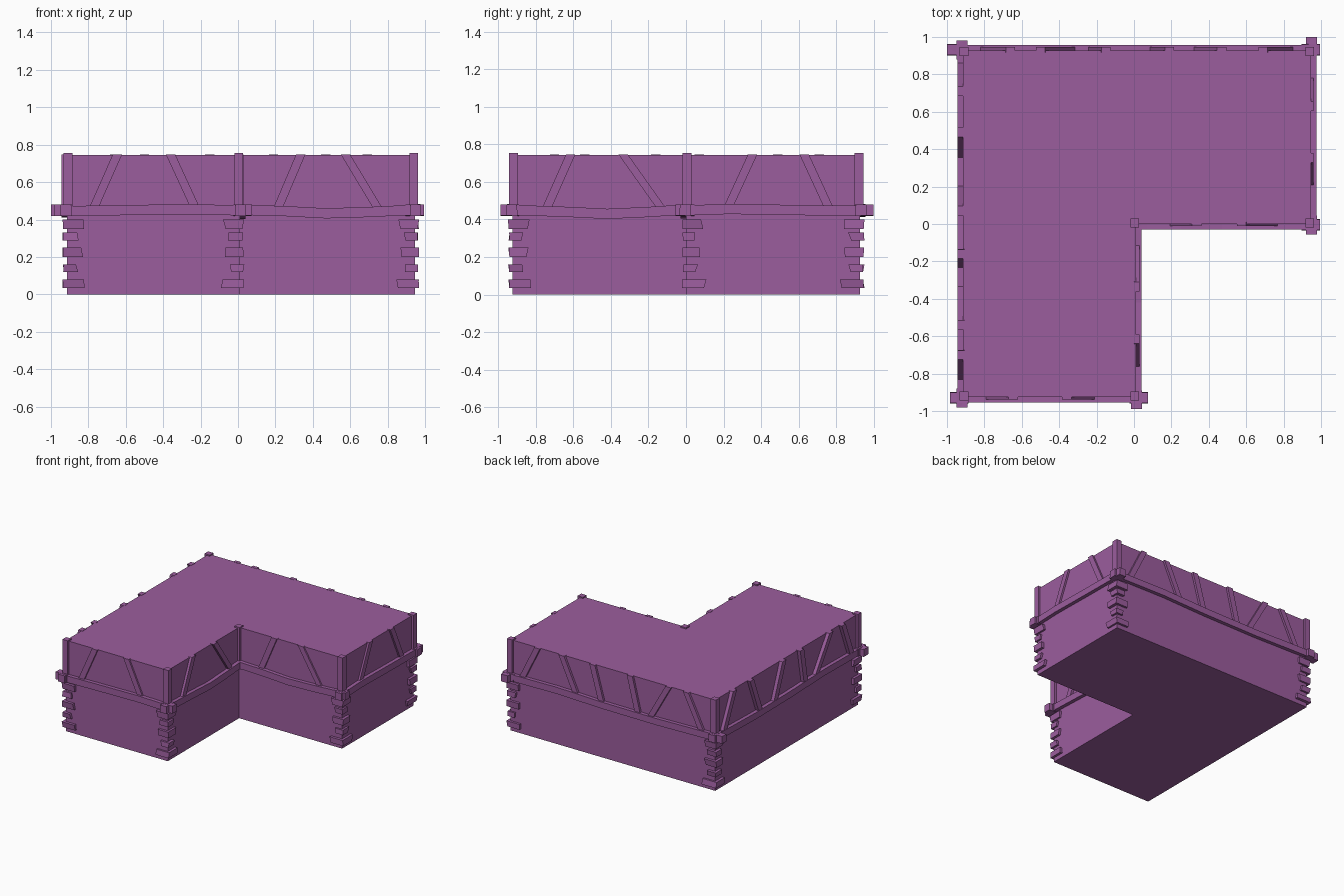
import bpy, bmesh, random

if "Cube" in bpy.data.objects:
    bpy.data.objects.remove(bpy.data.objects["Cube"])

random.seed(4)
mat = bpy.data.materials.new("purple")
mat.diffuse_color = (0.33, 0.11, 0.34, 1)
mat.use_nodes = True
mat.node_tree.nodes["Principled BSDF"].inputs["Base Color"].default_value = mat.diffuse_color


def loft(name, rings):
    """Closed solid skinned through rings of equal point count."""
    bm = bmesh.new()
    vs = [[bm.verts.new(p) for p in r] for r in rings]
    n = len(rings[0])
    for a, b in zip(vs, vs[1:]):
        for i in range(n):
            j = (i + 1) % n
            bm.faces.new((a[i], a[j], b[j], b[i]))
    bm.faces.new(vs[0])
    bm.faces.new(vs[-1])
    bmesh.ops.recalc_face_normals(bm, faces=bm.faces)
    me = bpy.data.meshes.new(name)
    bm.to_mesh(me)
    bm.free()
    me.materials.append(mat)
    ob = bpy.data.objects.new(name, me)
    bpy.context.collection.objects.link(ob)


def rect(x0, x1, y0, y1, z):
    return [(x0, y0, z), (x1, y0, z), (x1, y1, z), (x0, y1, z)]


# L-shaped body
X0, XM, X1 = -0.915, 0.01, 0.945
Y0, YM, Y1 = -0.925, 0.0, 0.928
plan = [(X0, Y0), (XM, Y0), (XM, YM), (X1, YM), (X1, Y1), (X0, Y1)]
loft("body", [[(x, y, z) for x, y in plan] for z in (0, 0.745)])

# Walls: name, axis, plane, outward sign, beam start, beam end, projection,
# beam centre line (u, z), braces (u at bottom, u at top)
walls = [
    ("front", "x", Y0, -1, -0.985, 0.075, 0.013,
     [(-0.9, 0.445), (-0.62, 0.45), (-0.25, 0.455), (-0.05, 0.45)],
     [(-0.77, -0.645), (-0.23, -0.36)]),
    ("inner_front", "x", YM, -1, 0.0, 0.995, 0.012,
     [(0.07, 0.45), (0.25, 0.445), (0.47, 0.433), (0.7, 0.44), (0.9, 0.45)],
     [(0.215, 0.335), (0.745, 0.575)]),
    ("inner_side", "y", XM, 1, -0.99, 0.02, 0.02,
     [(-0.9, 0.45), (-0.62, 0.44), (-0.42, 0.43), (-0.2, 0.44), (-0.05, 0.45)],
     [(-0.74, -0.615), (-0.135, -0.335)]),
    ("right", "y", X1, 1, -0.055, 1.0, 0.015,
     [(0.05, 0.45), (0.23, 0.456), (0.6, 0.45), (0.88, 0.447)],
     [(0.225, 0.355), (0.76, 0.63)]),
    ("back", "x", Y1, 1, -1.0, 0.995, 0.018,
     [(-0.88, 0.45), (-0.4, 0.44), (0.1, 0.443), (0.5, 0.455), (0.88, 0.45)],
     [(0.83, 0.69), (0.34, 0.47), (0.11, 0.19), (-0.22, -0.15),
      (-0.34, -0.5), (-0.8, -0.66)]),
    ("left", "y", X0, -1, -0.98, 0.98, 0.028,
     [(-0.88, 0.45), (-0.45, 0.455), (0.0, 0.442), (0.45, 0.437), (0.88, 0.448)],
     [(0.84, 0.71), (0.38, 0.49), (0.18, 0.07), (-0.21, -0.16),
      (-0.35, -0.54), (-0.81, -0.7)]),
]

for name, axis, plane, sign, u0, u1, proj, line, braces in walls:
    def at(u, out, z):
        v = plane + sign * out
        return (u, v, z) if axis == "x" else (v, u, z)

    # Sagging belt beam running past the corners
    rings = []
    for u, z in [(u0, 0.45)] + line + [(u1, 0.45)]:
        h = 0.03 if u in (u0, u1) else 0.027
        rings.append([at(u, o, z + d) for o, d in
                      ((-0.02, -h), (0.03, -h), (0.03, h), (-0.02, h))])
    loft(name + "_beam", rings)

    # Thicker beam ends where the beams cross, not at the inner corner
    for end, s in ((u0, 1), (u1, -1)):
        if abs(end) > 0.03:
            loft(name + "_beam_end",
                 [[at(u, o, z) for o, z in
                   ((-0.026, 0.419), (0.034, 0.421), (0.033, 0.481), (-0.025, 0.478))]
                  for u in (end, end + s * 0.1)])

    # Slanted braces on the upper storey
    for b, t in braces:
        w = 0.025
        loft(name + "_brace",
             [[at(u - w, -0.01, z), at(u + w, -0.01, z),
               at(u + w, proj, z), at(u - w, proj, z)]
              for u, z in ((b, 0.465), (t, 0.747))])

# Corner posts and quoins; sx, sy point outward from each corner
corners = [(X0, Y0, -1, -1), (XM, Y0, 1, -1), (X1, YM, 1, -1),
           (X1, Y1, 1, 1), (X0, Y1, -1, 1), (XM, YM, 1, -1)]
rows = [(0.035, 0.08, 0.10), (0.12, 0.16, 0.055), (0.2, 0.25, 0.08),
        (0.288, 0.33, 0.055), (0.35, 0.4, 0.082)]
for i, (x, y, sx, sy) in enumerate(corners):
    o = 0.018
    loft("corner_post", [rect(x + sx * o, x - sx * 0.029, y + sy * o, y - sy * 0.029, z)
                         for z in (0.45, 0.755)])
    if i == 5:
        continue
    for z0, z1, length in rows:
        rings = []
        for z in (z0, z1):
            a, b = (length + random.uniform(-0.01, 0.01) for _ in range(2))
            p, q = (random.uniform(0.014, 0.024) for _ in range(2))
            rings.append(rect(x + sx * p, x - sx * a, y + sy * q, y - sy * b, z))
        loft("quoin", rings)
